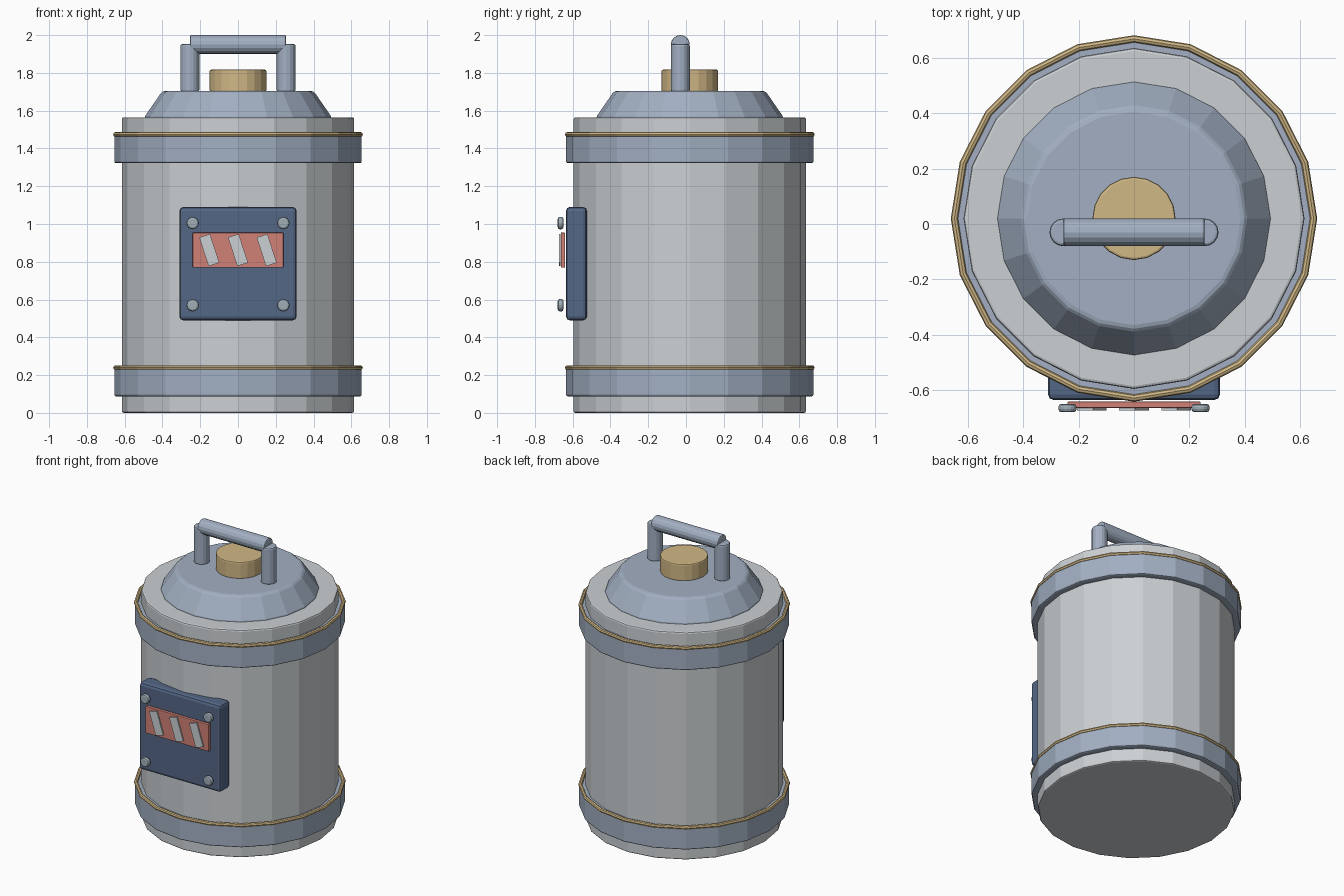
import bpy
from math import radians, pi

cube = bpy.data.objects.get("Cube")
if cube:
    bpy.data.objects.remove(cube, do_unlink=True)

AXIS_Y = 0.02      # the canister sits slightly behind the origin
SIDES = 20


def material(name, *rgb):
    mat = bpy.data.materials.new(name)
    mat.use_nodes = True
    mat.diffuse_color = (*rgb, 1)
    mat.node_tree.nodes["Principled BSDF"].inputs["Base Color"].default_value = (*rgb, 1)
    return mat


pale_grey = material("pale grey", 0.60, 0.63, 0.65)
steel_blue = material("steel blue", 0.36, 0.43, 0.54)
brass = material("brass", 0.64, 0.48, 0.24)
navy = material("navy", 0.09, 0.135, 0.24)
coral = material("coral", 0.63, 0.22, 0.18)
bolt_grey = material("bolt grey", 0.35, 0.42, 0.47)


def finish(name, mat, bevel=0, segments=2):
    obj = bpy.context.object
    obj.name = name
    obj.data.materials.append(mat)
    if bevel:
        mod = obj.modifiers.new("Bevel", "BEVEL")
        mod.width = bevel
        mod.segments = segments
        mod.limit_method = "ANGLE"
        mod.angle_limit = radians(40)
    return obj


def drum(name, mat, r_low, r_top, z0, z1, bevel, x=0, y=AXIS_Y, sides=SIDES):
    bpy.ops.mesh.primitive_cone_add(vertices=sides, radius1=r_low, radius2=r_top,
                                    depth=z1 - z0, location=(x, y, (z0 + z1) / 2))
    return finish(name, mat, bevel)


def box(name, mat, size, location, bevel, tilt=0):
    bpy.ops.mesh.primitive_cube_add(size=1, location=location, rotation=(0, tilt, 0))
    bpy.context.object.scale = size
    bpy.ops.object.transform_apply(location=False, rotation=False, scale=True)
    return finish(name, mat, bevel)


# Canister body
drum("body", pale_grey, 0.615, 0.615, 0, 1.565, 0.01)

# Reinforcing bands, each with a brass ring on its upper edge
for label, base in (("lower", 0.087), ("upper", 1.322)):
    drum(label + "_band", steel_blue, 0.655, 0.655, base, base + 0.15, 0.01)
    bpy.ops.mesh.primitive_torus_add(major_radius=0.648, minor_radius=0.013,
                                     major_segments=SIDES, minor_segments=8,
                                     location=(0, AXIS_Y, base + 0.152))
    finish(label + "_ring", brass)

# Lid and brass cap
drum("lid", steel_blue, 0.5, 0.4, 1.56, 1.705, 0.015)
drum("cap", brass, 0.15, 0.15, 1.70, 1.817, 0.008)

# Carrying handle
for side, x in (("left", 0.255), ("right", -0.255)):
    drum("handle_post_" + side, steel_blue, 0.05, 0.05, 1.70, 1.952, 0.01,
         x=x, y=-0.03, sides=16)
bpy.ops.mesh.primitive_cylinder_add(vertices=16, radius=0.05, depth=0.51,
                                    location=(0, -0.03, 1.95), rotation=(0, pi / 2, 0))
finish("handle_grip", steel_blue, 0.008)

# Front panel with warning label
box("panel", navy, (0.62, 0.11, 0.6), (0, -0.58, 0.79), 0.02)
box("label", coral, (0.48, 0.022, 0.185), (0, -0.652, 0.862), 0.003)
for i in (-1, 0, 1):
    box("label_stripe", pale_grey, (0.06, 0.009, 0.16),
        (i * 0.152, -0.668, 0.862), 0, tilt=radians(-18))

# Panel bolts
for x in (-0.24, 0.24):
    for z in (0.57, 1.005):
        bpy.ops.mesh.primitive_cylinder_add(vertices=16, radius=0.033, depth=0.03,
                                            location=(x, -0.664, z), rotation=(pi / 2, 0, 0))
        finish("panel_bolt", bolt_grey, 0.011)
